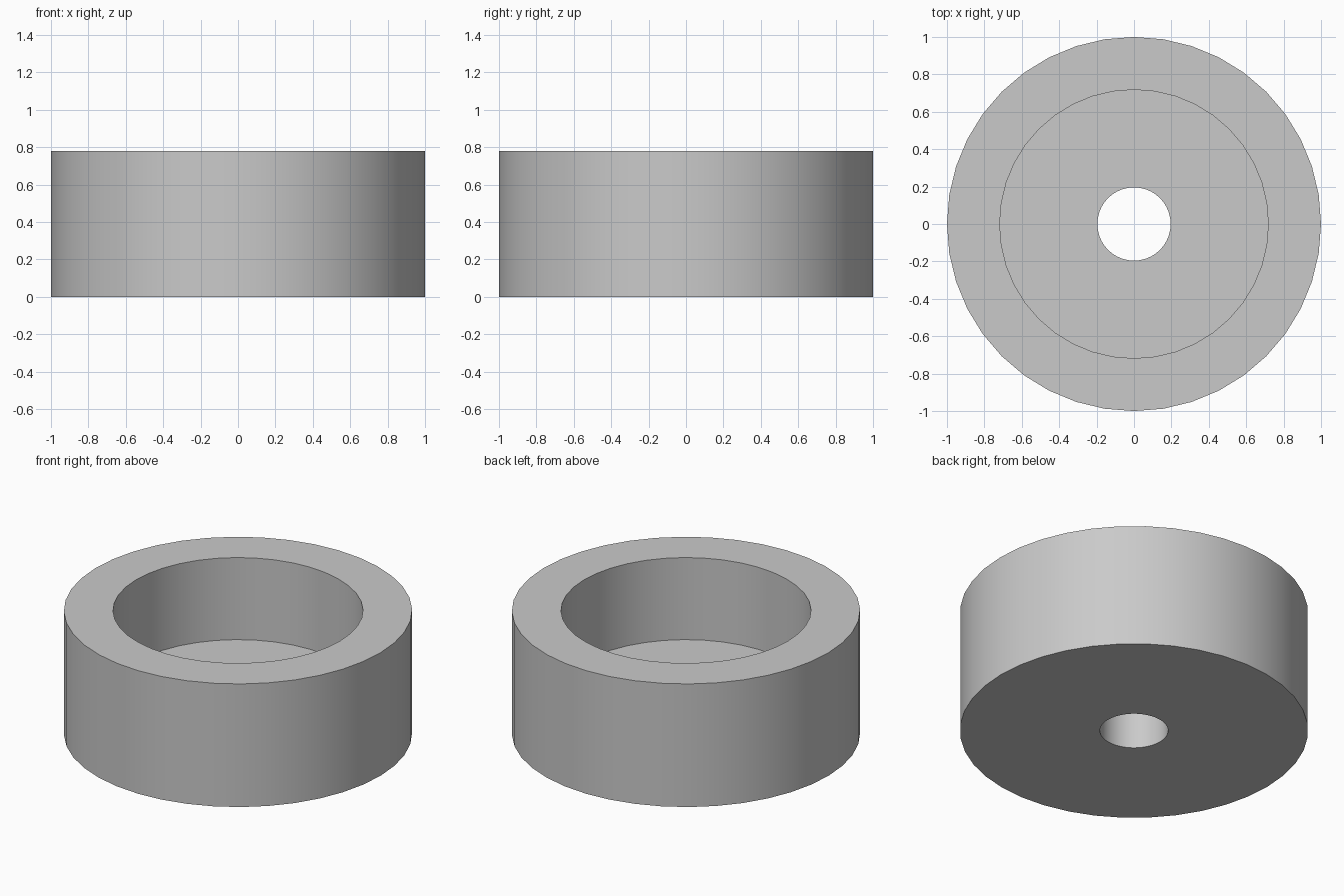
import bpy
import bmesh
import math

cube = bpy.data.objects.get("Cube")
if cube:
    bpy.data.objects.remove(cube, do_unlink=True)

SEGMENTS = 40
OUTER, INNER, BORE = 1.0, 0.718, 0.196
HEIGHT, FLOOR = 0.78, 0.26

# Plain grey finish
grey = bpy.data.materials.new("plain_grey")
grey.use_nodes = True
colour = (0.59, 0.59, 0.59, 1)
grey.diffuse_color = colour
grey.node_tree.nodes["Principled BSDF"].inputs["Base Color"].default_value = colour

# Closed cross-section: underside, outer wall, rim, recess wall, recess floor
profile = [(BORE, 0), (OUTER, 0), (OUTER, HEIGHT),
           (INNER, HEIGHT), (INNER, FLOOR), (BORE, FLOOR)]

# Turn the cross-section around the vertical axis
bm = bmesh.new()
rings = []
for i in range(SEGMENTS):
    a = math.tau * i / SEGMENTS
    rings.append([bm.verts.new((r * math.cos(a), r * math.sin(a), z)) for r, z in profile])
for i, ring in enumerate(rings):
    following = rings[(i + 1) % SEGMENTS]
    for j in range(len(profile)):
        k = (j + 1) % len(profile)
        bm.faces.new((ring[j], following[j], following[k], ring[k]))
bmesh.ops.recalc_face_normals(bm, faces=bm.faces)

mesh = bpy.data.meshes.new("recessed_bushing")
bm.to_mesh(mesh)
bm.free()
mesh.materials.append(grey)
bushing = bpy.data.objects.new("recessed_bushing", mesh)
bpy.context.collection.objects.link(bushing)

# Smooth round walls with crisp rims
bpy.ops.object.select_all(action='DESELECT')
bushing.select_set(True)
bpy.context.view_layer.objects.active = bushing
bpy.ops.object.shade_smooth_by_angle(angle=math.radians(30))
